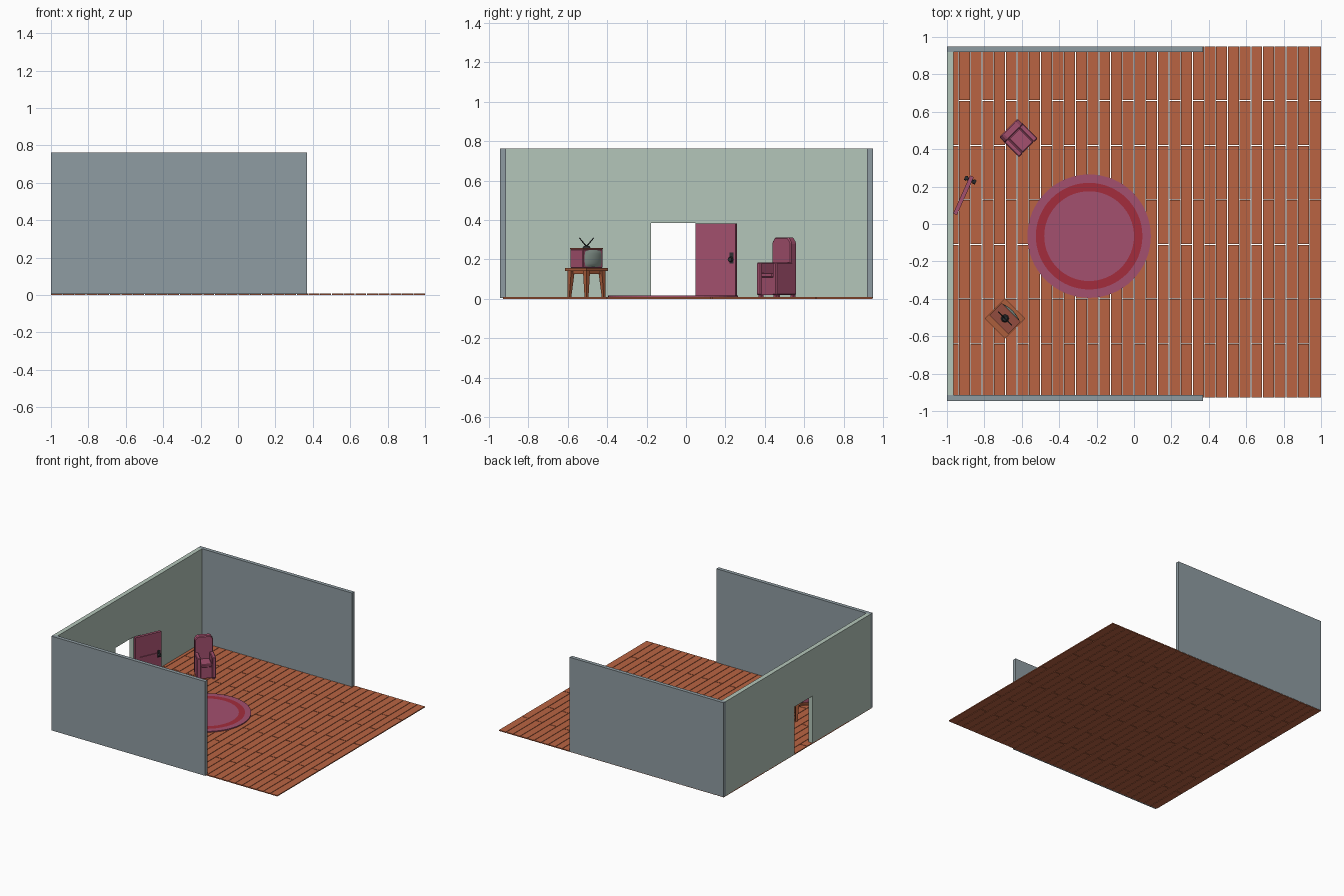
import bpy, bmesh, math
from mathutils import Matrix, Vector

if "Cube" in bpy.data.objects:
    bpy.data.objects.remove(bpy.data.objects["Cube"])


def mat(name, r, g, b):
    m = bpy.data.materials.new(name)
    lin = [(c / 255 / 12.92) if c < 10 else ((c / 255 + 0.055) / 1.055) ** 2.4 for c in (r, g, b)]
    m.diffuse_color = (*lin, 1)
    m.use_nodes = True
    m.node_tree.nodes["Principled BSDF"].inputs["Base Color"].default_value = m.diffuse_color
    return m


WALL = mat("blue grey wall", 143, 156, 162)
GREEN = mat("pale green wall", 180, 198, 186)
FLOOR = mat("orange floorboard", 186, 100, 66)
PLUM = mat("plum", 163, 80, 110)
RED = mat("red ring", 163, 44, 60)
WOOD = mat("brown table wood", 172, 94, 60)
CASE = mat("dark red wood", 146, 76, 62)
BLACK = mat("black metal", 45, 47, 50)
GLASS = mat("grey glass", 142, 158, 150)
I = Matrix()


def place(x, y, deg, z=0.0):
    return Matrix.Translation((x, y, z)) @ Matrix.Rotation(math.radians(deg), 4, 'Z')


def finish(name, bm, mats, M=I, bevel=0):
    bmesh.ops.recalc_face_normals(bm, faces=bm.faces)
    me = bpy.data.meshes.new(name)
    bm.to_mesh(me)
    bm.free()
    for m in mats:
        me.materials.append(m)
    ob = bpy.data.objects.new(name, me)
    bpy.context.collection.objects.link(ob)
    ob.matrix_world = M
    if bevel:
        b = ob.modifiers.new("bevel", 'BEVEL')
        b.width, b.segments = bevel, 1
    return ob


def add_box(bm, lo, hi):
    lo, hi = Vector(lo), Vector(hi)
    size = hi - lo
    bmesh.ops.create_cube(bm, size=1, matrix=Matrix.Translation((lo + hi) / 2)
                          @ Matrix.Diagonal((*size, 1)))


def box(name, lo, hi, m, M=I, bevel=0):
    bm = bmesh.new()
    add_box(bm, lo, hi)
    return finish(name, bm, [m], M, bevel)


def prism(name, pts, vec, m, M=I, bevel=0):
    """Extrude a flat outline along a vector."""
    bm = bmesh.new()
    f = bm.faces.new([bm.verts.new(p) for p in pts])
    r = bmesh.ops.extrude_face_region(bm, geom=[f])
    bmesh.ops.translate(bm, vec=vec, verts=[v for v in r['geom'] if isinstance(v, bmesh.types.BMVert)])
    return finish(name, bm, [m], M, bevel)


def rod(name, a, b, r1, r2, m, M=I, sides=12):
    a, b = Vector(a), Vector(b)
    d = b - a
    bm = bmesh.new()
    bmesh.ops.create_cone(bm, cap_ends=True, segments=sides, radius1=r1, radius2=r2, depth=d.length,
                          matrix=Matrix.Translation((a + b) / 2) @ d.to_track_quat('Z', 'Y').to_matrix().to_4x4())
    return finish(name, bm, [m], M)


# Floor: staggered boards with thin gaps
bm = bmesh.new()
gap = 0.002
for i in range(32):
    x = -1 + i * 0.0625
    cuts = [-0.93, -0.4, 0.13, 0.66, 0.95] if i % 2 else [-0.93, -0.64, -0.11, 0.42, 0.95]
    for a, b in zip(cuts, cuts[1:]):
        add_box(bm, (x + (gap if i else 0), a + gap, 0), (x + 0.0625 - (gap if i < 31 else 0), b - gap, 0.008))
finish("floorboards", bm, [FLOOR])

# Walls
box("front_wall", (-1, -0.945, 0.004), (0.37, -0.915, 0.762), WALL)
box("back_wall", (-1, 0.92, 0.004), (0.37, 0.95, 0.762), WALL)
outline = [(-0.915, 0.004), (-0.178, 0.004), (-0.178, 0.385), (0.048, 0.385),
           (0.048, 0.004), (0.92, 0.004), (0.92, 0.762), (-0.915, 0.762)]
prism("doorway_wall", [(-1, y, z) for y, z in outline], (0.036, 0, 0), GREEN)

# Open door: thin core with stiles and rails standing proud
D = place(-0.957, 0.052, 66)
W, z0, z1 = 0.222, 0.012, 0.382
bm = bmesh.new()
add_box(bm, (0.02, -0.006, z0 + 0.01), (W - 0.02, 0.006, z1 - 0.01))
for a, b in ((0, 0.036), (W - 0.036, W)):
    add_box(bm, (a, -0.011, z0), (b, 0.011, z1))
for a, b in ((z0, 0.042), (0.17, 0.215), (0.347, z1)):
    add_box(bm, (0.036, -0.011, a), (W - 0.036, 0.011, b))
finish("door", bm, [PLUM], D)
for s in (-1, 1):
    rod("knob_stem", (0.2, s * 0.01, 0.2), (0.2, s * 0.022, 0.2), 0.008, 0.008, BLACK, D)
    rod("door_knob", (0.2, s * 0.018, 0.2), (0.2, s * 0.032, 0.2), 0.014, 0.011, BLACK, D)
    box("lock_plate", (0.19, min(s * 0.01, s * 0.013), 0.18), (0.212, max(s * 0.01, s * 0.013), 0.236), BLACK, D)

# Round rug with a red ring, coloured by radius
bm = bmesh.new()
prof = [(0.33, 0.008), (0.33, 0.016), (0.285, 0.016), (0.24, 0.016)]
loops = [[bm.verts.new((r * math.cos(k * math.tau / 64), r * math.sin(k * math.tau / 64), z))
          for k in range(64)] for r, z in prof]
for j, (A, B) in enumerate(zip(loops, loops[1:])):
    for k in range(64):
        n = (k + 1) % 64
        bm.faces.new((A[k], A[n], B[n], B[k])).material_index = int(j == 2)
bm.faces.new(loops[-1])
bm.faces.new(loops[0])
finish("rug", bm, [PLUM, RED], place(-0.24, -0.065, 0))

# Armchair
C = place(-0.618, 0.461, 45)
box("chair_seat_base", (-0.045, -0.07, 0.02), (0.045, 0.04, 0.108), PLUM, C)
box("chair_cushion", (-0.041, -0.074, 0.108), (0.041, 0.034, 0.132), PLUM, C, 0.005)
for s in (-1, 1):
    x0, x1 = sorted((s * 0.041, s * 0.071))
    box("chair_arm", (x0, -0.075, 0.018), (x1, 0.045, 0.184), PLUM, C, 0.005)
    for y in (-0.06, 0.06):
        box("chair_foot", (s * 0.055 - 0.009, y - 0.009, 0.006), (s * 0.055 + 0.009, y + 0.009, 0.02), PLUM, C)
back = [(-0.069, 0.018), (0.069, 0.018), (0.069, 0.285), (0.048, 0.312), (-0.048, 0.312), (-0.069, 0.285)]
prism("chair_back", [(x, 0.032, z) for x, z in back], (0, 0.043, 0), PLUM, C, 0.006)

# Side table with tapered legs
T = place(-0.69, -0.505, 135)
box("table_top", (-0.077, -0.077, 0.142), (0.077, 0.077, 0.156), WOOD, T)
box("table_apron", (-0.055, -0.055, 0.125), (0.055, 0.055, 0.142), WOOD, T)
for sx in (-1, 1):
    for sy in (-1, 1):
        rod("table_leg", (sx * 0.062, sy * 0.062, 0.006), (sx * 0.055, sy * 0.055, 0.142),
            0.010, 0.018, WOOD, T, 4)

# Television: cabinet, wooden top, domed screen, rabbit-ear aerial
box("television_cabinet", (-0.071, -0.046, 0.156), (0.071, 0.046, 0.25), PLUM, T, 0.003)
box("television_top", (-0.071, -0.046, 0.25), (0.071, 0.046, 0.257), CASE, T)
bm = bmesh.new()
bmesh.ops.create_grid(bm, x_segments=10, y_segments=10, size=1)
for v in bm.verts:
    u, w = v.co.x, v.co.y
    v.co = (0.062 * u * (1 - 0.12 * w * w), -0.047 - 0.012 * (1 - u * u) * (1 - w * w) ** 0.5,
            0.204 + 0.044 * w * (1 - 0.12 * u * u))
screen = finish("television_screen", bm, [GLASS], T)
for p in screen.data.polygons:
    p.use_smooth = True
rod("aerial_base", (0, 0, 0.257), (0, 0, 0.268), 0.021, 0.014, BLACK, T, 16)
for s in (-1, 1):
    rod("aerial_arm", (0, 0, 0.265), (s * 0.05, 0, 0.308), 0.0035, 0.0025, BLACK, T, 8)
